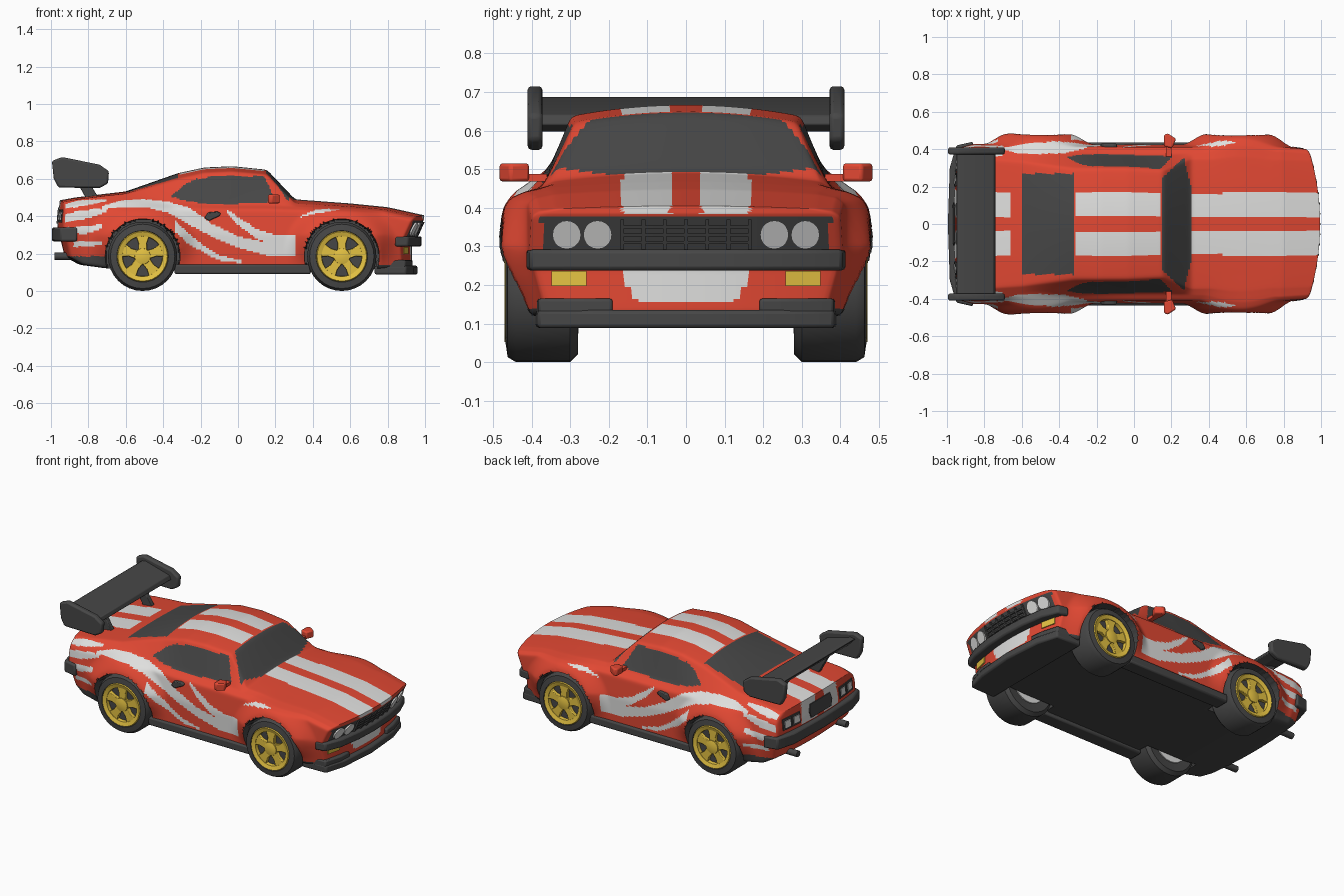
import bpy, bmesh, math

if "Cube" in bpy.data.objects:
    bpy.data.objects.remove(bpy.data.objects["Cube"])

def material(name, rgb):
    m = bpy.data.materials.new(name)
    m.diffuse_color = (*rgb, 1)
    m.use_nodes = True
    m.node_tree.nodes["Principled BSDF"].inputs["Base Color"].default_value = m.diffuse_color
    return m

RED = material("red paint", (0.76, 0.065, 0.033))
WHITE = material("white paint", (0.74, 0.74, 0.73))
DARK = material("dark grey", (0.062, 0.062, 0.062))
GOLD = material("gold", (0.78, 0.54, 0.055))
WHEELS = [(-0.51, 0.185), (0.555, 0.185)]

def finish(name, bm, mats, bevel=0, angle=0.6):
    bmesh.ops.recalc_face_normals(bm, faces=bm.faces)
    me = bpy.data.meshes.new(name)
    bm.to_mesh(me)
    bm.free()
    for m in mats:
        me.materials.append(m)
    me.polygons.foreach_set("use_smooth", [True] * len(me.polygons))
    me.set_sharp_from_angle(angle=angle)
    ob = bpy.data.objects.new(name, me)
    bpy.context.collection.objects.link(ob)
    if bevel:
        b = ob.modifiers.new("bevel", 'BEVEL')
        b.width, b.segments = bevel, 2

def skin(name, rings, mat, bevel=0, closed=True):
    """Join equal rings of points, with end caps."""
    bm = bmesh.new()
    vs = [[bm.verts.new(p) for p in r] for r in rings]
    n = len(rings[0])
    for a, b in zip(vs, vs[1:]):
        for i in range(n):
            bm.faces.new((a[i], a[(i + 1) % n], b[(i + 1) % n], b[i]))
    if closed:
        bm.faces.new(vs[0])
        bm.faces.new(vs[-1])
    bmesh.ops.remove_doubles(bm, verts=bm.verts, dist=1e-5)
    finish(name, bm, [mat], bevel)

def prism(name, poly, axis, a, b, mat, bevel=0):
    put = {'x': lambda u, v, d: (d, u, v), 'y': lambda u, v, d: (u, d, v),
           'z': lambda u, v, d: (u, v, d)}[axis]
    skin(name, [[put(u, v, d) for u, v in poly] for d in (a, b)], mat, bevel)

def lathe(name, profile, cx, cz, s, mat, n=32):
    rings = [[(cx + r * math.cos(2 * math.pi * k / n), s * y,
               cz + r * math.sin(2 * math.pi * k / n)) for k in range(n)] for r, y in profile]
    skin(name, rings, mat, closed=False)

def circle(cu, cv, r, n=20):
    return [(cu + r * math.cos(2 * math.pi * k / n), cv + r * math.sin(2 * math.pi * k / n)) for k in range(n)]

def rect(u0, u1, v0, v1):
    return [(u0, v0), (u1, v0), (u1, v1), (u0, v1)]

def warp(x, y, z):
    """Bow and lean the nose and the tail."""
    if x > 0.74:
        x -= (x - 0.74) / 0.255 * (0.06 * (y / 0.4) ** 2 + 0.45 * min(0.145, max(0, 0.385 - z)))
    elif x < -0.72:
        x += (-0.72 - x) / 0.245 * (0.03 * (y / 0.4) ** 2 + 0.25 * max(0, 0.34 - z) + 0.12 * max(0, z - 0.38))
    return x, y, z

def plate(name, poly, end, mat, off=0.007):
    d = math.copysign(1, end)
    skin(name, [[(warp(end, y, z)[0] + d * o, y, z) for y, z in poly] for o in (-0.01, off)], mat)

# body sections: x, top z, then y z of roof edge, belt, shoulder, flank, floor
ST = [(-0.965, .485, .34, .475, .385, .445, .40, .42, .41, .30, .38, .18),
      (-0.88, .50, .35, .49, .395, .46, .415, .43, .43, .32, .40, .14),
      (-0.60, .532, .33, .52, .39, .475, .415, .44, .43, .33, .42, .11),
      (-0.32, .630, .295, .60, .38, .472, .415, .44, .425, .32, .42, .11),
      (-0.18, .660, .298, .632, .372, .465, .412, .435, .425, .31, .42, .11),
      (-0.03, .667, .298, .638, .37, .46, .41, .435, .425, .30, .42, .11),
      (0.155, .648, .288, .622, .37, .46, .41, .435, .425, .30, .42, .11),
      (0.305, .490, .345, .468, .38, .45, .41, .43, .425, .30, .42, .11),
      (0.60, .468, .34, .452, .39, .44, .415, .425, .43, .31, .42, .11),
      (0.80, .448, .34, .435, .39, .425, .41, .41, .42, .30, .40, .12),
      (0.995, .405, .335, .398, .38, .39, .40, .375, .405, .28, .36, .125)]
SEG = (28, 17, 5, 13, 20, 24)

def section(x):
    for a, b in zip(ST, ST[1:]):
        if x <= b[0] + 1e-6:
            break
    t = (x - a[0]) / (b[0] - a[0])
    zt, *r = [p + (q - p) * t for p, q in zip(a[1:], b[1:])]
    ctrl = [(0, zt)] + list(zip(r[0::2], r[1::2])) + [(0, r[-1])]
    out = []
    for s, n in enumerate(SEG):
        (y0, z0), (y1, z1) = ctrl[s], ctrl[s + 1]
        for k in range(n):
            u = k / n
            out.append((y0 + (y1 - y0) * u, z0 + (z1 - z0) * (u * u if s == 0 else u)))
    return out + [ctrl[-1]]

# side flames: x, z, half height along each wave
WAVES = [[(-.73, .445, .008), (-.62, .465, .02), (-.5, .47, .02), (-.38, .45, .03), (-.26, .40, .045),
          (-.14, .325, .035), (0, .262, .03), (.15, .225, .035), (.31, .22, .035)],
         [(-.06, .43, .005), (0, .375, .022), (.1, .305, .025), (.2, .272, .03), (.31, .265, .035)],
         [(-.34, .35, .03), (-.27, .285, .028), (-.18, .22, .018), (-.1, .178, .014), (.02, .155, .006)],
         [(.33, .395, .004), (.42, .425, .01), (.56, .44, .004)],
         [(-.95, .455, .02), (-.83, .47, .016), (-.70, .485, .005)],
         [(-.96, .385, .022), (-.86, .40, .025), (-.76, .42, .02), (-.70, .43, .004)],
         [(-.93, .325, .012), (-.82, .325, .022), (-.73, .345, .012)],
         [(-.88, .25, .015), (-.73, .255, .012)]]
WINDOW = [(-.36, .505), (-.29, .565), (-.22, .60), (-.1, .617), (.14, .612), (.205, .475), (-.1, .462), (-.25, .475)]

def in_poly(x, z, poly):
    hit = False
    for (a, b), (c, d) in zip(poly, poly[1:] + poly[:1]):
        if (b > z) != (d > z) and x < a + (z - b) * (c - a) / (d - b):
            hit = not hit
    return hit

def in_wave(x, z):
    for w in WAVES:
        for p, q in zip(w, w[1:]):
            if p[0] <= x < q[0]:
                t = (x - p[0]) / (q[0] - p[0])
                if abs(z - p[1] - (q[1] - p[1]) * t) < p[2] + (q[2] - p[2]) * t:
                    return True
    return False

def paint(c, n):
    """0 red, 1 white, 2 dark"""
    x, y, z = c
    a = abs(y)
    stripe = 0.04 < a < 0.165
    if x > 0.84 and z > 0.383 and a < 0.3:
        return int(stripe)
    if x > 0.84 and n.x > 0.5:
        if 0.25 < z < 0.377 and a < 0.375:
            return 2
        return int(0.155 < z < 0.25 and a < 0.115 + 0.055 * math.sqrt((z - 0.155) / 0.095))
    if z < (0.185 if x < -0.68 else 0.14) or (n.z < -0.6 and z < 0.3):
        return 2
    if x < -0.88 and n.x < -0.5:
        return int(0.04 < a < 0.18 and z > 0.35)
    if abs(n.y) > 0.5 and a > 0.27 and in_poly(x, z, WINDOW):
        return 2
    if n.z > 0.35 and a < 0.36:
        if 0.147 < x < 0.305 - 0.25 * max(0, a - 0.2) and a < 0.235 + (x - 0.135) * 0.9:
            return 2
        if -0.60 < x < -0.32 and a < 0.27:
            return 2
        return int(stripe and (x > 0.3 or -0.31 < x < 0.14 or x < -0.66))
    return int(abs(n.y) > 0.4 and in_wave(x, z))

# painted body shell
bm = bmesh.new()
NX = 226
rings = []
for i in range(NX):
    x = ST[0][0] + (ST[-1][0] - ST[0][0]) * i / (NX - 1)
    h = section(x)
    rings.append([bm.verts.new((x, -y, z)) for y, z in h] + [bm.verts.new((x, y, z)) for y, z in h[-2:0:-1]])
m = len(rings[0])
for a, b in zip(rings, rings[1:]):
    for k in range(m):
        bm.faces.new((a[k], a[(k + 1) % m], b[(k + 1) % m], b[k]))
for x in (ST[0][0], ST[-1][0]):
    rows = [[bm.verts.new((x, y * (k / 24 - 1), z)) for k in range(49)] for y, z in section(x)[:sum(SEG[:5]) + 1]]
    for a, b in zip(rows, rows[1:]):
        for k in range(48):
            bm.faces.new((a[k], a[k + 1], b[k + 1], b[k]))
bmesh.ops.remove_doubles(bm, verts=bm.verts, dist=1e-5)
for _ in range(5):
    bmesh.ops.smooth_vert(bm, verts=bm.verts, factor=0.5, use_axis_x=True, use_axis_y=True, use_axis_z=True)
# wheel arches: flare the flank, push the opening inward
arch = set()
for v in bm.verts:
    v.co = warp(*v.co)
    for cx, cz in WHEELS:
        dx, dz = v.co.x - cx, v.co.z - cz
        d = math.hypot(dx, dz)
        s = math.copysign(1, v.co.y)
        if abs(v.co.y) < 0.27:
            continue
        if d < 0.2:
            v.co.y = s * 0.27
            arch.add(v)
        elif d < 0.32:
            if d < 0.21:
                v.co.x, v.co.z = cx + dx * 0.2 / d, cz + dz * 0.2 / d
            t = (1 - (d - 0.2) / 0.12) * min(1, max(0, (v.co.z - 0.1) / 0.2))
            v.co.y += s * 0.055 * t * t * (3 - 2 * t) * min(1, (abs(v.co.y) - 0.27) / 0.1)
bmesh.ops.recalc_face_normals(bm, faces=bm.faces)
bm.normal_update()
for f in bm.faces:
    f.material_index = 2 if any(v in arch for v in f.verts) else paint(f.calc_center_median(), f.normal)
finish("body", bm, [RED, WHITE, DARK], angle=0.7)

# bumpers and chin
def slab(name, half, z0, z1):
    prism(name, half + [(x, -y) for x, y in half[::-1] if y], 'z', z0, z1, DARK, 0.01)
slab("front_bumper", [(.84, .415), (.91, .405), (.952, .3), (.975, .15), (.982, 0)], .238, .292)
slab("front_chin", [(.73, .39), (.90, .385), (.94, .25), (.96, 0)], .088, .135)
slab("rear_bumper", [(-.86, .44), (-.95, .42), (-.985, .3), (-.995, 0)], .265, .34)

# grille bars, tail panel
for k in range(7):
    y = -0.165 + 0.055 * k
    plate("grille_post", rect(y - .005, y + .005, .29, .37), .995, DARK, 0.01)
for z in (.31, .33, .35):
    for y in (-.17, -.085, 0, .085):
        plate("grille_bar", rect(y, y + .085, z - .004, z + .004), .995, DARK, 0.009)
plate("tail_panel", [(-.10, .36), (.10, .36), (.115, .40), (.10, .445), (-.10, .445), (-.115, .40)], -.965, DARK)

# spoiler
prism("wing_blade", [(-.95, .683), (-.92, .687), (-.75, .64), (-.74, .615), (-.79, .597), (-.90, .63)],
      'y', -.385, .385, DARK, 0.004)
for s in (-1, 1):
    prism("wing_end_plate", [(-.995, .695), (-.94, .716), (-.74, .675), (-.69, .64), (-.695, .575),
                             (-.74, .55), (-.96, .553), (-.985, .60)], 'y', s * .372, s * .41, DARK, 0.01)
    prism("wing_strut", [(-.89, .635), (-.82, .62), (-.74, .49), (-.81, .49)], 'y', s * .19, s * .22, DARK, 0.004)
    # chin ends and lamps
    prism("chin_end", [(.74, s * .39), (.895, s * .383), (.928, s * .27), (.935, s * .19), (.74, s * .19)],
          'z', .12, .165, DARK, 0.008)
    for y in (.309, .229):
        plate("headlight", circle(s * y, .33, .037), .995, WHITE, 0.01)
    plate("indicator", rect(s * .258, s * .348, .197, .236), .995, GOLD)
    for y in (.20, .28):
        plate("tail_lamp_frame", rect(s * y, s * (y + .075), .365, .435), -.965, DARK, 0.006)
        plate("tail_lamp", rect(s * (y + .014), s * (y + .061), .379, .421), -.965, WHITE, 0.01)
    # wipers, sills, mirrors, handles, exhausts
    prism("side_sill", rect(-.34, .39, .09, .142), 'y', s * .34, s * .435, DARK, 0.01)
    prism("mirror", [(.16, s * .415), (.205, s * .405), (.225, s * .455), (.18, s * .485), (.16, s * .475)],
          'z', .468, .515, RED, 0.008)
    prism("mirror_stem", [(.17, s * .36), (.20, s * .36), (.20, s * .43), (.17, s * .43)], 'z', .468, .487, RED)
    prism("door_handle", [(-.18, .39), (-.155, .375), (-.10, .40), (-.09, .415), (-.11, .425), (-.16, .42)],
          'y', s * .39, s * .43, DARK, 0.005)
    prism("exhaust", circle(s * .25, .185, .02, 12), 'x', -.98, -.80, DARK)
    # wheels
    for cx, cz in WHEELS:
        lathe("tyre", [(0, .30), (.10, .285), (.165, .28), (.185, .30), (.185, .44), (.172, .462), (.138, .467),
                       (.128, .44), (0, .435)], cx, cz, s, DARK)
        lathe("rim", [(.106, .437), (.108, .462), (.132, .47), (.138, .46)], cx, cz, s, GOLD)
        lathe("hub", [(.045, .437), (.042, .464), (.02, .47), (0, .47)], cx, cz, s, GOLD, 20)
        lathe("inner_hub", [(.115, .30), (.11, .279), (0, .277)], cx, cz, s, WHITE, 24)
        for k in range(5):
            t = math.pi / 2 + k * 2 * math.pi / 5
            c, n = math.cos(t), math.sin(t)
            wedge = [(.02, -.024), (.07, -.022), (.116, -.038), (.116, .038), (.07, .022), (.02, .024)]
            prism("spoke", [(cx + u * c - v * n, cz + u * n + v * c) for u, v in wedge],
                  'y', s * .43, s * .459, GOLD, 0.003)
